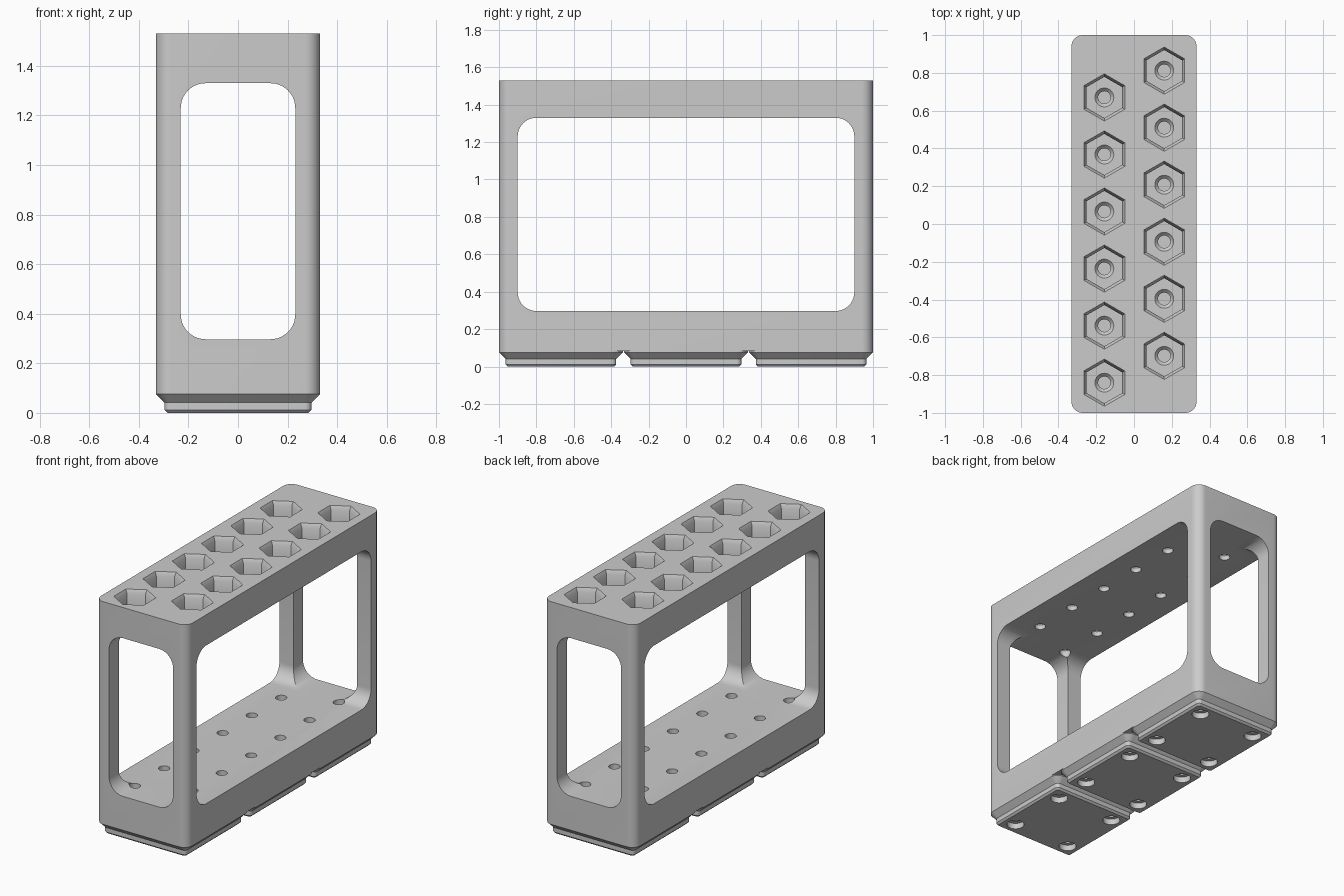
import bpy, bmesh
from math import sin, cos, pi

cube = bpy.data.objects.get("Cube")
if cube:
    bpy.data.objects.remove(cube, do_unlink=True)

grey = bpy.data.materials.new("grey plastic")
grey.use_nodes = True
colour = (0.6, 0.6, 0.6, 1)
grey.diffuse_color = colour
grey.node_tree.nodes["Principled BSDF"].inputs["Base Color"].default_value = colour


def rounded(hx, hy, r, n=10):
    """Outline of a rounded rectangle."""
    pts = []
    for q, (sx, sy) in enumerate([(1, 1), (-1, 1), (-1, -1), (1, -1)]):
        for i in range(n + 1):
            a = (q + i / n) * pi / 2
            pts.append((sx * (hx - r) + r * cos(a), sy * (hy - r) + r * sin(a)))
    return pts


def polygon(r, n, cx=0, cy=0):
    """Regular polygon with a corner towards +y."""
    return [(cx + r * cos(pi / 2 + 2 * pi * i / n), cy + r * sin(pi / 2 + 2 * pi * i / n))
            for i in range(n)]


def loft(bm, sections):
    """Closed skin through rings of 3D points."""
    rings = [[bm.verts.new(p) for p in s] for s in sections]
    n = len(rings[0])
    for a, b in zip(rings, rings[1:]):
        for i in range(n):
            j = (i + 1) % n
            bm.faces.new((a[i], a[j], b[j], b[i]))
    bm.faces.new(rings[0][::-1])
    bm.faces.new(rings[-1])


def stack(bm, levels):
    """Loft of flat outlines at given heights."""
    loft(bm, [[(x, y, z) for x, y in pts] for z, pts in levels])


def make(name, bm):
    bmesh.ops.recalc_face_normals(bm, faces=bm.faces)
    mesh = bpy.data.meshes.new(name)
    bm.to_mesh(mesh)
    bm.free()
    mesh.materials.append(grey)
    obj = bpy.data.objects.new(name, mesh)
    bpy.context.collection.objects.link(obj)
    return obj


def cut(target, bm):
    cutter = make("cutter", bm)
    mod = target.modifiers.new("cut", 'BOOLEAN')
    mod.operation, mod.solver, mod.object = 'DIFFERENCE', 'EXACT', cutter
    bpy.context.view_layer.objects.active = target
    bpy.ops.object.modifier_apply(modifier=mod.name)
    bpy.data.objects.remove(cutter, do_unlink=True)


def smooth(obj):
    bpy.ops.object.select_all(action='DESELECT')
    obj.select_set(True)
    bpy.context.view_layer.objects.active = obj
    bpy.ops.object.shade_smooth_by_angle(angle=pi / 6)


def holes(centres, sides, levels):
    """One stepped hole cutter at each centre; levels are (z, radius)."""
    bm = bmesh.new()
    for cx, cy in centres:
        stack(bm, [(z, polygon(r, sides, cx, cy)) for z, r in levels])
    return bm


BASE, FLOOR, SHELF, TOP = 0.083, 0.297, 1.33, 1.53
HALF_X, HALF_Y, CORNER = 0.331, 1.0, 0.06

# Rack body
bm = bmesh.new()
outline = rounded(HALF_X, HALF_Y, CORNER)
stack(bm, [(BASE, outline), (TOP, outline)])
body = make("rack_body", bm)

# Windows through the sides and the ends
mid, half = (FLOOR + SHELF) / 2, (SHELF - FLOOR) / 2
bm = bmesh.new()
loft(bm, [[(x, u, mid + v) for u, v in rounded(0.9, half, 0.1)] for x in (-0.5, 0.5)])
cut(body, bm)
bm = bmesh.new()
loft(bm, [[(u, y, mid + v) for u, v in rounded(0.231, half, 0.1)] for y in (-1.2, 1.2)])
cut(body, bm)

# Staggered sockets: hex pocket, countersunk bore and dimple in the floor
PITCH = 0.302
centres = [(x, y0 - PITCH * i) for x, y0 in ((-0.157, 0.67), (0.16, 0.812)) for i in range(6)]
cut(body, holes(centres, 6, [(1.38, 0.109), (1.505, 0.109), (TOP, 0.125), (1.6, 0.125)]))
cut(body, holes(centres, 32, [(1.28, 0.033), (1.36, 0.033), (1.378, 0.05), (1.42, 0.05)]))
cut(body, holes(centres, 32, [(FLOOR - 0.04, 0.034), (FLOOR + 0.05, 0.034)]))
smooth(body)

# Three stepped feet with magnet and screw holes
UNIT = 0.669
corners = [(sx * 0.207, sy * 0.207) for sx in (-1, 1) for sy in (-1, 1)]
for k, label in enumerate(("front", "middle", "back")):
    bm = bmesh.new()
    stack(bm, [(z, rounded(h, h, r)) for z, h, r in (
        (0, 0.284, 0.013), (0.012, 0.296, 0.025), (0.041, 0.296, 0.025),
        (0.076, 0.331, 0.06), (BASE, 0.331, 0.06))])
    foot = make(label + "_foot", bm)
    cut(foot, holes(corners, 32, [(-0.05, 0.052), (0.038, 0.052)]))
    cut(foot, holes(corners, 24, [(0.02, 0.024), (0.075, 0.024)]))
    foot.location.y = (k - 1) * UNIT
    smooth(foot)
